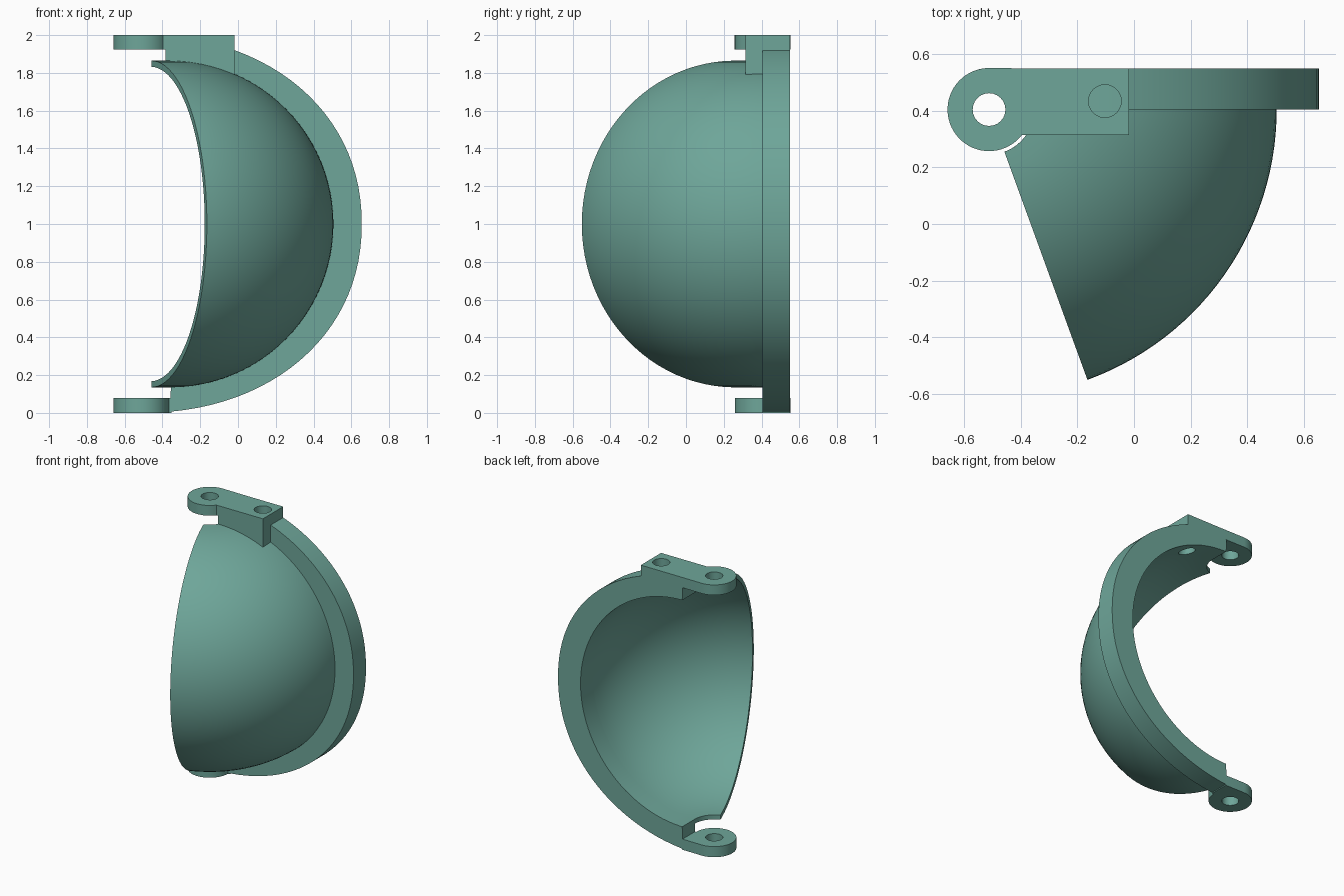
import bpy, bmesh
from math import cos, sin, radians, acos, asin, degrees

if "Cube" in bpy.data.objects:
    bpy.data.objects.remove(bpy.data.objects["Cube"])

HX, HY = -0.513, 0.405       # vertical hinge axis
OFF, R_OUT, R_IN = 0.153, 0.865, 0.832   # dome section: circle offset from the axis
CX = HX + OFF
GAP = 0.157                  # clearance around the hinge


def arc(cx, cy, r, a0, a1, n):
    return [(cx + r * cos(radians(a0 + (a1 - a0) * i / n)),
             cy + r * sin(radians(a0 + (a1 - a0) * i / n))) for i in range(n + 1)]


def loft(name, rings):
    """Skin a row of equal closed rings and cap both ends."""
    bm = bmesh.new()
    vs = [[bm.verts.new(p) for p in ring] for ring in rings]
    n = len(vs[0])
    for a, b in zip(vs, vs[1:]):
        for i in range(n):
            j = (i + 1) % n
            bm.faces.new((a[i], a[j], b[j], b[i]))
    bm.faces.new(vs[0])
    bm.faces.new(vs[-1])
    bmesh.ops.recalc_face_normals(bm, faces=bm.faces)
    me = bpy.data.meshes.new(name)
    bm.to_mesh(me)
    bm.free()
    ob = bpy.data.objects.new(name, me)
    bpy.context.collection.objects.link(ob)
    return ob


def plate(name, pts, z0, z1):
    return loft(name, [[(x, y, z) for x, y in pts] for z in (z0, z1)])


def sweep(name, prof, a0, a1, n):
    """Turn an (r, z) profile around the hinge axis."""
    angs = [radians(a0 + (a1 - a0) * i / n) for i in range(n + 1)]
    return loft(name, [[(HX + r * cos(a), HY + r * sin(a), z) for r, z in prof] for a in angs])


def cut(ob, *cutters):
    bpy.context.view_layer.objects.active = ob
    for c in cutters:
        m = ob.modifiers.new("cut", 'BOOLEAN')
        m.operation, m.solver, m.object = 'DIFFERENCE', 'EXACT', c
        bpy.ops.object.modifier_apply(modifier=m.name)


# Thin dome wedge, 70 degrees around the hinge
prof = arc(OFF, 1, R_OUT, 89.6, -89.6, 48) + arc(OFF, 1, R_IN, -89.6, 89.6, 48)
dome = sweep("dome_shell", prof, 0, -70, 28)

# Flat crescent rim along the back edge of the dome
P, RIM = 2.12, 1.168
t0 = degrees(acos(((GAP - 0.004) / RIM) ** (P / 2)))
outer = []
for c, s in arc(0, 0, 1, t0, -t0, 48):
    z = abs(s) ** (2 / P)
    outer.append((HX + RIM * abs(c) ** (2 / P), 1 + (z if s > 0 else -z)))
inner = arc(CX, 1, R_IN, -89.6, 89.6, 48)
rim = loft("rim", [[(x, y, z) for x, z in outer + inner] for y in (HY, 0.55)])

# Mounting block on top, hollowed to follow the dome
FRONT = 0.315
a_cut = degrees(asin((FRONT - HY) / GAP))
block = plate("top_block", arc(HX, HY, GAP, a_cut, 0, 10)
              + [(HX + GAP, 0.55), (-0.018, 0.55), (-0.018, FRONT)], 1.7, 2)

# Hinge lugs
LUG = 0.147
a_top = 360 + degrees(asin((FRONT - HY) / LUG))
upper = plate("upper_lug", arc(HX, HY, LUG, 90, a_top, 40)
              + [(-0.3, FRONT), (-0.3, 0.55)], 1.925, 2)
lower = plate("lower_lug", arc(HX, HY, LUG, 90, 360, 40)
              + [(-0.352, HY), (-0.352, 0.55)], 0, 0.078)

# Cutters: bowl, hinge pin hole, screw hole
bowl = sweep("bowl_cutter", arc(OFF, 1, 0.85, 89.5, -89.5, 48) + [(0.1, 0.15), (0.1, 1.85)],
             -60, 60, 48)
pin = plate("pin_cutter", arc(HX, HY, 0.058, 0, 345, 23), -0.1, 2.1)
screw = plate("screw_cutter", arc(-0.103, 0.435, 0.058, 0, 345, 23), 1.5, 2.1)
cut(block, bowl, screw)
cut(rim, screw)
cut(dome, screw)
cut(upper, pin)
cut(lower, pin)
for c in (bowl, pin, screw):
    bpy.data.objects.remove(c)

# Muted green material and smooth shading with sharp edges kept
green = bpy.data.materials.new("muted_green")
green.diffuse_color = (0.156, 0.38, 0.32, 1)
green.use_nodes = True
green.node_tree.nodes["Principled BSDF"].inputs["Base Color"].default_value = green.diffuse_color
bpy.ops.object.select_all(action='DESELECT')
for ob in (dome, rim, block, upper, lower):
    ob.data.materials.clear()
    ob.data.materials.append(green)
    for p in ob.data.polygons:
        p.material_index = 0
    ob.select_set(True)
bpy.context.view_layer.objects.active = dome
bpy.ops.object.shade_smooth_by_angle(angle=radians(30))
